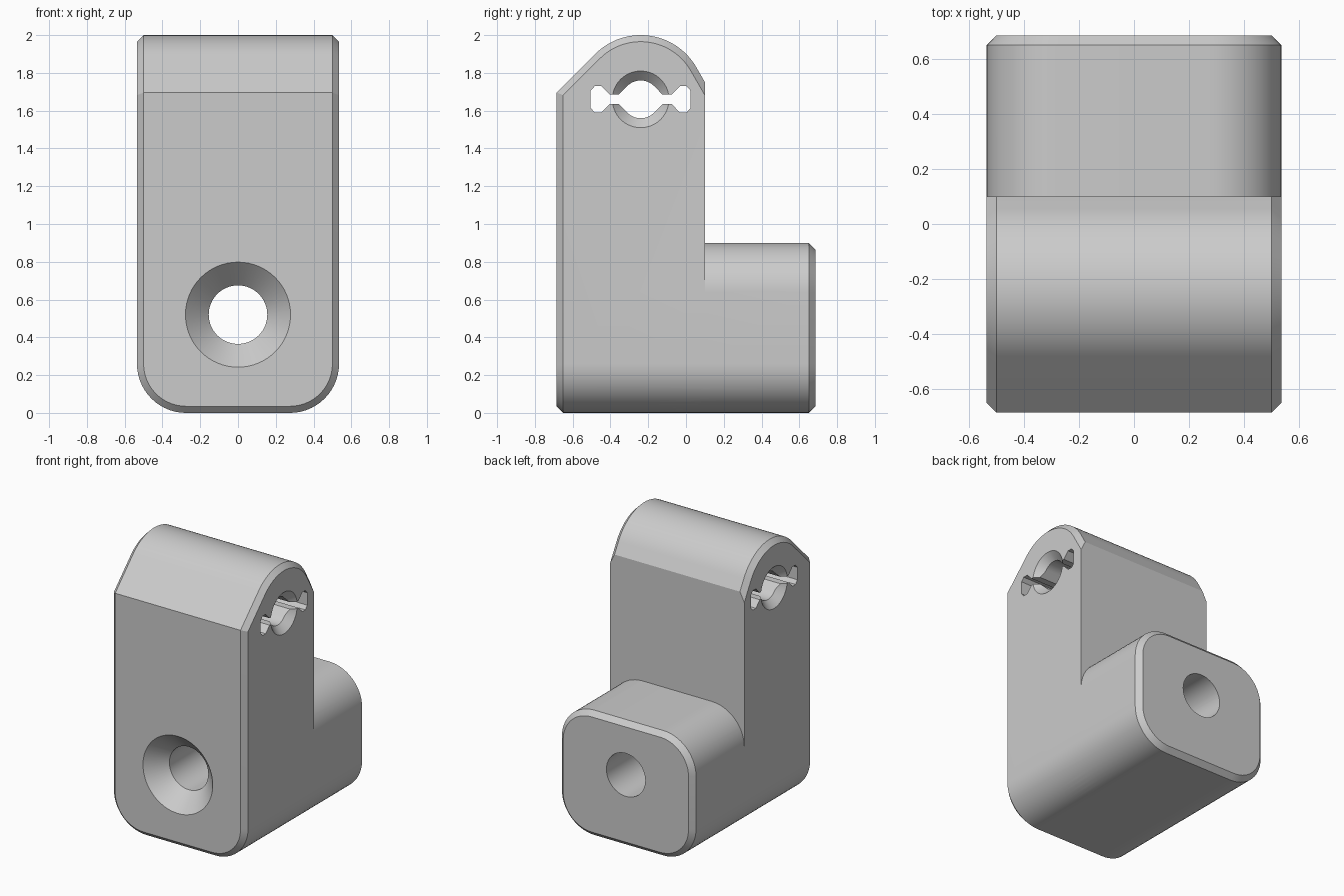
import bpy, bmesh
from math import sin, cos, tan, radians, pi

if "Cube" in bpy.data.objects:
    bpy.data.objects.remove(bpy.data.objects["Cube"])

W, D, CH, R = 0.535, 0.685, 0.035, 0.26      # half width, half depth, chamfer, corner radius
PY, PZ = -0.24, 1.66                         # centre of the rounded top and cross hole


def loft(name, rings):
    """Closed solid through matching rings of points."""
    bm = bmesh.new()
    vs = [[bm.verts.new(p) for p in ring] for ring in rings]
    n = len(vs[0])
    for a, b in zip(vs, vs[1:]):
        for i in range(n):
            j = (i + 1) % n
            bm.faces.new((a[i], a[j], b[j], b[i]))
    bm.faces.new(vs[0])
    bm.faces.new(vs[-1][::-1])
    bmesh.ops.recalc_face_normals(bm, faces=bm.faces)
    me = bpy.data.meshes.new(name)
    bm.to_mesh(me)
    bm.free()
    ob = bpy.data.objects.new(name, me)
    bpy.context.collection.objects.link(ob)
    return ob


def boolean(ob, other, op):
    mod = ob.modifiers.new(op.lower(), 'BOOLEAN')
    mod.operation, mod.solver, mod.object = op, 'EXACT', other
    bpy.ops.object.select_all(action='DESELECT')
    bpy.context.view_layer.objects.active = ob
    ob.select_set(True)
    bpy.ops.object.modifier_apply(modifier=mod.name)
    bpy.data.objects.remove(other, do_unlink=True)


def rounded(y, top, inset=0, seg=14):
    """Rounded rectangle in the xz plane."""
    pts = []
    for k, (sx, z) in enumerate(((1, top - R), (-1, top - R), (-1, R), (1, R))):
        for i in range(seg + 1):
            a = (k + i / seg) * pi / 2
            r = R - inset
            pts.append((sx * (W - R) + r * cos(a), y, z + r * sin(a)))
    return pts


def side(x, r, seg=36):
    """Side outline: 45 degree front slope, arc, 60 degree back slope."""
    a0, a1 = radians(30), radians(135)
    arc = [(x, PY + r * cos(a0 + (a1 - a0) * i / seg),
            PZ + r * sin(a0 + (a1 - a0) * i / seg)) for i in range(seg + 1)]
    back, front = arc[0], arc[-1]
    zb = back[2] - (0.10 - back[1]) * tan(radians(60))
    zf = front[2] - (front[1] + 1)
    return [(x, 0.10, -0.5), (x, 0.10, zb)] + arc + [(x, -1, zf), (x, -1, -0.5)]


def circle(r, n=64):
    return [(r * cos(2 * pi * i / n), r * sin(2 * pi * i / n)) for i in range(n)]


# Upright block: chamfered front outline cut to the side outline
bracket = loft("bracket", [rounded(-D, 3, CH), rounded(-D + CH, 3), rounded(0.3, 3)])
top_shape = loft("top_shape", [side(-W, 0.34 - CH), side(-W + CH, 0.34),
                               side(W - CH, 0.34), side(W, 0.34 - CH)])
# Side faces of the shape sit just outside the block
for v in top_shape.data.vertices:
    if abs(v.co.x) > W - 0.001:
        v.co.x *= 1.0005
boolean(bracket, top_shape, 'INTERSECT')

# Rear foot
foot = loft("foot", [rounded(-0.3, 0.9), rounded(D - CH, 0.9), rounded(D, 0.9, CH)])
boolean(bracket, foot, 'UNION')

# Countersunk screw hole, front to back
screw = loft("screw_cutter", [[(x, y, 0.52 + z) for x, z in circle(r)]
             for y, r in ((-0.70, 0.293), (-0.56, 0.155), (0.8, 0.155))])
boolean(bracket, screw, 'DIFFERENCE')

# Flexing slot through the sides: round middle, narrow necks, bulged ends
end = [(0.116, 0.025), (0.164, 0.025), (0.208, 0.07), (0.243, 0.07), (0.265, 0.045)]
arc = [(0.1 * cos(radians(a)), 0.1 * sin(radians(a))) for a in range(45, 91, 5)]
quarter = end[::-1] + arc
half = quarter + [(-y, z) for y, z in quarter[-2::-1]]
outline = half + [(y, -z) for y, z in half[::-1]]
slot = loft("slot_cutter", [[(x, PY + y, PZ + z) for y, z in outline] for x in (-0.7, 0.7)])
boolean(bracket, slot, 'DIFFERENCE')

# Countersinks at both ends of the cross hole
sinks = loft("sink_cutter", [[(x, PY + y, PZ + z) for y, z in circle(r)]
             for x, r in ((-0.6, 0.215), (-0.435, 0.05), (0.435, 0.05), (0.6, 0.215))])
boolean(bracket, sinks, 'DIFFERENCE')

bpy.ops.object.select_all(action='DESELECT')
bpy.context.view_layer.objects.active = bracket
bracket.select_set(True)
bpy.ops.object.shade_smooth_by_angle(angle=radians(25))
